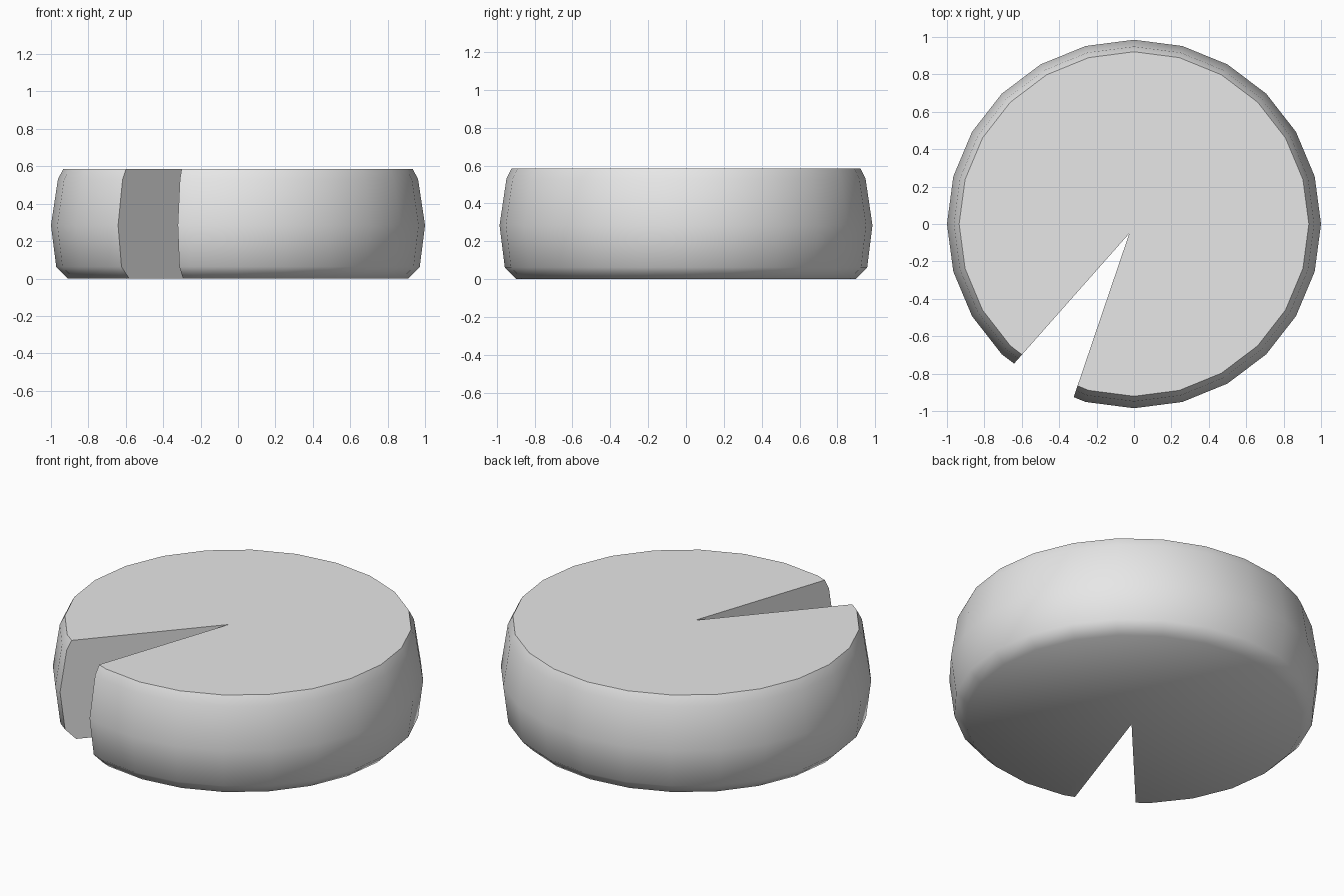
import bpy
import bmesh
import math

# Remove the default cube only
cube = bpy.data.objects.get("Cube")
if cube:
    bpy.data.objects.remove(cube, do_unlink=True)

SIDES = 24
DEPTH = 0.985          # slight flattening front to back
PROFILE = [(0.91, 0.0), (0.972, 0.063), (1.0, 0.285), (0.963, 0.53), (0.935, 0.585)]
NOTCH = [(-0.025, -0.05), (-0.947, -1.092), (-0.47, -1.36)]

grey = bpy.data.materials.new("light grey")
grey.use_nodes = True
grey.diffuse_color = (0.8, 0.8, 0.8, 1)
grey.node_tree.nodes["Principled BSDF"].inputs["Base Color"].default_value = (0.8, 0.8, 0.8, 1)


def stack_rings(name, rings):
    """Closed solid from equal-length rings of points, lowest first."""
    bm = bmesh.new()
    loops = [[bm.verts.new(p) for p in ring] for ring in rings]
    count = len(loops[0])
    for low, high in zip(loops, loops[1:]):
        for i in range(count):
            j = (i + 1) % count
            bm.faces.new((low[i], low[j], high[j], high[i]))
    bm.faces.new(loops[0][::-1])
    bm.faces.new(loops[-1])
    bmesh.ops.recalc_face_normals(bm, faces=bm.faces)
    mesh = bpy.data.meshes.new(name)
    bm.to_mesh(mesh)
    bm.free()
    mesh.materials.append(grey)
    obj = bpy.data.objects.new(name, mesh)
    bpy.context.collection.objects.link(obj)
    return obj


# Thick bulging round body
angles = [math.tau * i / SIDES for i in range(SIDES)]
wheel = stack_rings("wheel", [
    [(r * math.cos(a), r * DEPTH * math.sin(a), z) for a in angles] for r, z in PROFILE])

# Narrow wedge cut out to the middle
cutter = stack_rings("wedge_cutter", [[(x, y, z) for x, y in NOTCH] for z in (-0.5, 1.0)])
cutter.hide_render = True
cut = wheel.modifiers.new("wedge_cut", 'BOOLEAN')
cut.operation = 'DIFFERENCE'
cut.solver = 'EXACT'
cut.object = cutter

bpy.ops.object.select_all(action='DESELECT')
wheel.select_set(True)
bpy.context.view_layer.objects.active = wheel
bpy.ops.object.modifier_apply(modifier=cut.name)
bpy.data.objects.remove(cutter, do_unlink=True)

# Rounded side and lower edge, crisp top rim and cut faces
bpy.ops.object.shade_smooth_by_angle(angle=math.radians(55))
